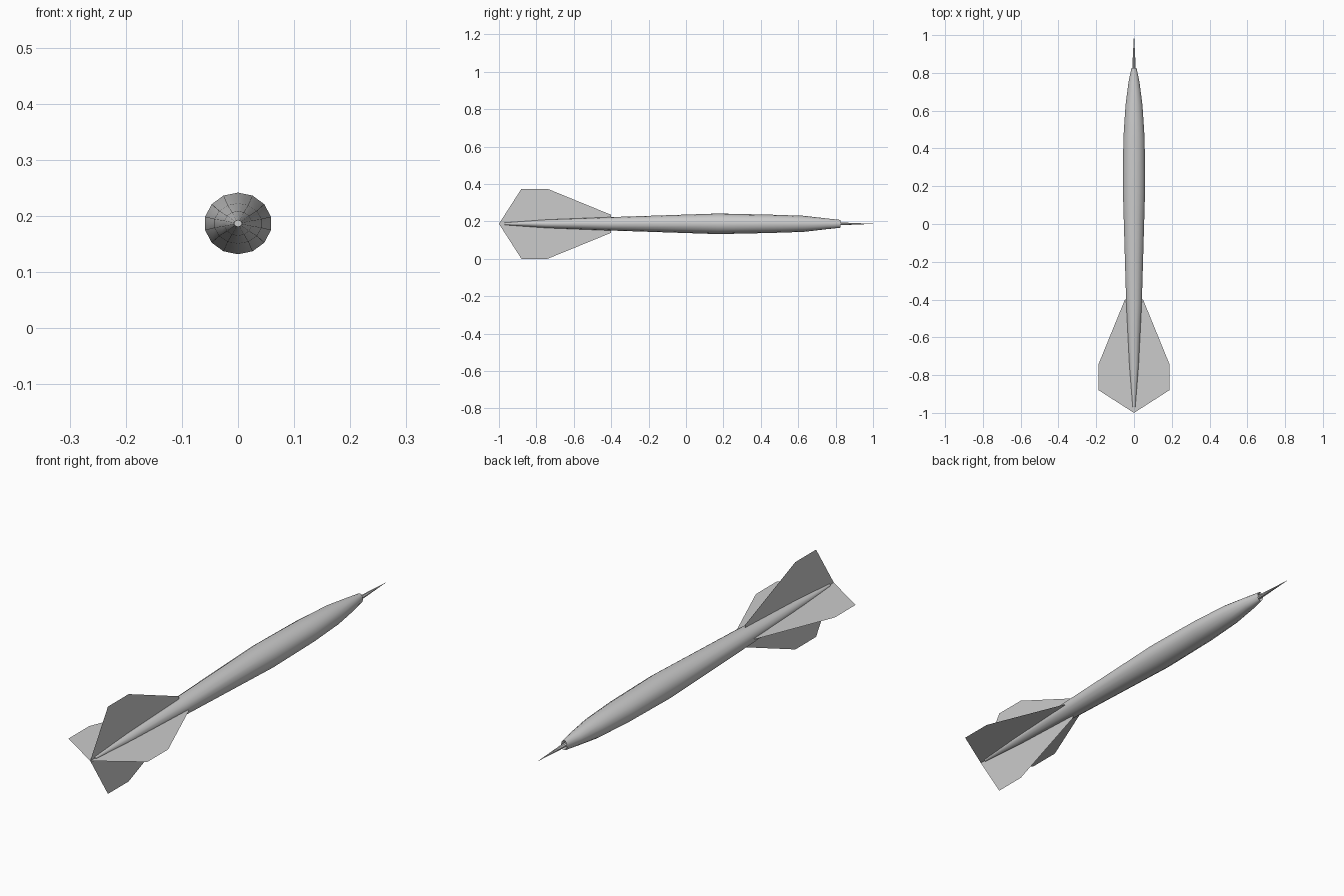
import bpy, bmesh, math

if "Cube" in bpy.data.objects:
    bpy.data.objects.remove(bpy.data.objects["Cube"])

ZC = 0.187  # height of the dart's axis


def finish(bm, name, smooth=None):
    mesh = bpy.data.meshes.new(name)
    bm.to_mesh(mesh)
    bm.free()
    ob = bpy.data.objects.new(name, mesh)
    bpy.context.collection.objects.link(ob)
    if smooth:
        bpy.ops.object.select_all(action='DESELECT')
        ob.select_set(True)
        bpy.context.view_layer.objects.active = ob
        bpy.ops.object.shade_smooth_by_angle(angle=math.radians(smooth))
    return ob


def loft(name, stations, sides):
    """Skin elliptical rings given as (y, half width, half height)."""
    bm = bmesh.new()
    rings = []
    for y, rx, rz in stations:
        ring = []
        for i in range(sides):
            a = 2 * math.pi * (i + 0.5) / sides
            ring.append(bm.verts.new((rx * math.cos(a), y, ZC + rz * math.sin(a))))
        rings.append(ring)
    for a, b in zip(rings, rings[1:]):
        for i in range(sides):
            j = (i + 1) % sides
            bm.faces.new((a[i], a[j], b[j], b[i]))
    bm.faces.new(rings[0])
    bm.faces.new(rings[-1])
    bmesh.ops.remove_doubles(bm, verts=bm.verts[:], dist=1e-6)
    bmesh.ops.recalc_face_normals(bm, faces=bm.faces[:])
    return finish(bm, name, 30)


# Tapered barrel with a recess at the nose
loft("body", [
    (-0.97, 0.007, 0.006), (-0.75, 0.025, 0.022), (-0.40, 0.043, 0.036),
    (0.17, 0.060, 0.055), (0.45, 0.058, 0.049), (0.63, 0.046, 0.043),
    (0.75, 0.030, 0.029), (0.825, 0.014, 0.021), (0.805, 0.008, 0.010),
], 14)

# Needle point
loft("needle", [(0.80, 0.011, 0.009), (0.85, 0.009, 0.007), (1.0, 0.0004, 0.0004)], 8)

# Four thin flight fins, crossed about the axis
outline = [(-1.0, 0.0), (-0.88, 0.187), (-0.74, 0.187), (-0.40, 0.048), (-0.40, 0.0)]
for k, side in enumerate(("right", "top", "left", "bottom")):
    a = k * math.pi / 2
    bm = bmesh.new()
    bm.faces.new([bm.verts.new((r * math.cos(a), y, ZC + r * math.sin(a)))
                  for y, r in outline])
    finish(bm, side + "_fin")
